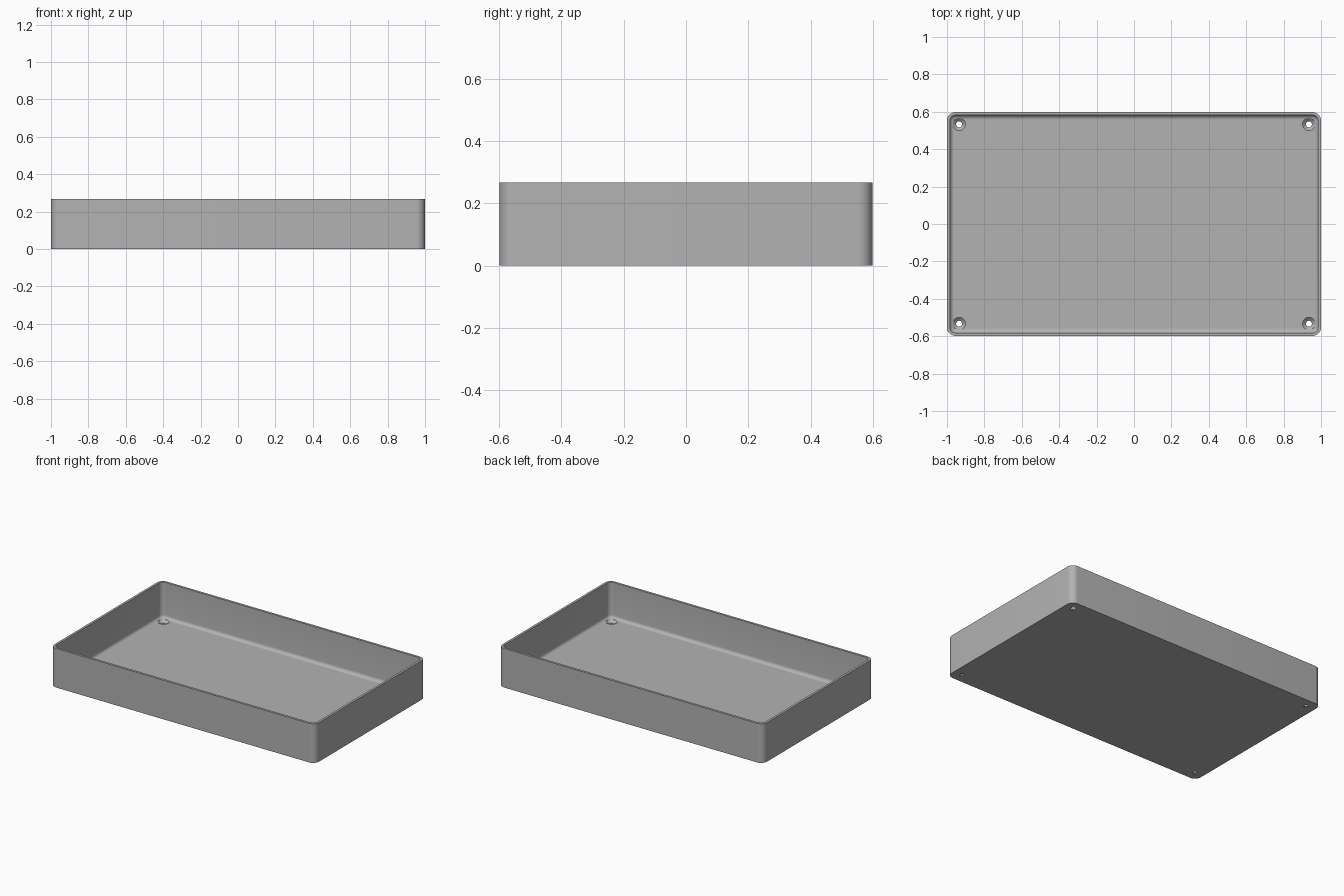
import bpy, bmesh, math

if "Cube" in bpy.data.objects:
    bpy.data.objects.remove(bpy.data.objects["Cube"], do_unlink=True)

HALF_X, HALF_Y, HEIGHT = 1.0, 0.598, 0.267
CORNER, WALL, FLOOR, FILLET = 0.045, 0.016, 0.022, 0.022

grey = bpy.data.materials.new("light_grey")
grey.use_nodes = True
colour = (0.45, 0.45, 0.45, 1)
grey.diffuse_color = colour
grey.node_tree.nodes["Principled BSDF"].inputs["Base Color"].default_value = colour


def rounded_ring(bm, inset, z, steps=10):
    """Rounded rectangle of vertices, pulled in from the outer outline."""
    r = max(CORNER - inset, 0.004)
    cx, cy = HALF_X - inset - r, HALF_Y - inset - r
    ring = []
    for quarter, (sx, sy) in enumerate([(1, 1), (-1, 1), (-1, -1), (1, -1)]):
        for i in range(steps + 1):
            a = (quarter + i / steps) * math.pi / 2
            ring.append(bm.verts.new((sx * cx + r * math.cos(a), sy * cy + r * math.sin(a), z)))
    return ring


def loft(bm, rings):
    """Skin successive rings and cap both ends."""
    for low, high in zip(rings, rings[1:]):
        for i in range(len(low)):
            j = (i + 1) % len(low)
            bm.faces.new((low[i], low[j], high[j], high[i]))
    bm.faces.new(rings[0][::-1])
    bm.faces.new(rings[-1])


def make_object(name, bm):
    bmesh.ops.recalc_face_normals(bm, faces=bm.faces)
    mesh = bpy.data.meshes.new(name)
    bm.to_mesh(mesh)
    bm.free()
    mesh.materials.append(grey)
    obj = bpy.data.objects.new(name, mesh)
    bpy.context.collection.objects.link(obj)
    return obj


# Tray shell: outer wall, rim, inner wall, filleted floor
bm = bmesh.new()
profile = [(0, 0), (0, HEIGHT), (WALL, HEIGHT)]
for i in range(7):
    a = i / 6 * math.pi / 2
    profile.append((WALL + FILLET * (1 - math.cos(a)), FLOOR + FILLET * (1 - math.sin(a))))
loft(bm, [rounded_ring(bm, inset, z) for inset, z in profile])
tray = make_object("tray", bm)

# Countersunk screw holes in the four corners
bm = bmesh.new()
for sx in (-1, 1):
    for sy in (-1, 1):
        rings = []
        for r, z in [(0.016, -0.02), (0.016, 0.006), (0.034, FLOOR), (0.034, FLOOR + 0.03)]:
            rings.append([bm.verts.new((sx * 0.935 + r * math.cos(k * math.tau / 32),
                                        sy * 0.533 + r * math.sin(k * math.tau / 32), z))
                          for k in range(32)])
        loft(bm, rings)
cutter = make_object("screw_hole_cutter", bm)
cutter.hide_render = True

cut = tray.modifiers.new("screw_holes", "BOOLEAN")
cut.operation = "DIFFERENCE"
cut.solver = "EXACT"
cut.object = cutter
bpy.ops.object.select_all(action="DESELECT")
tray.select_set(True)
bpy.context.view_layer.objects.active = tray
bpy.ops.object.modifier_apply(modifier=cut.name)
bpy.data.objects.remove(cutter, do_unlink=True)
bpy.ops.object.shade_smooth_by_angle(angle=math.radians(30))
